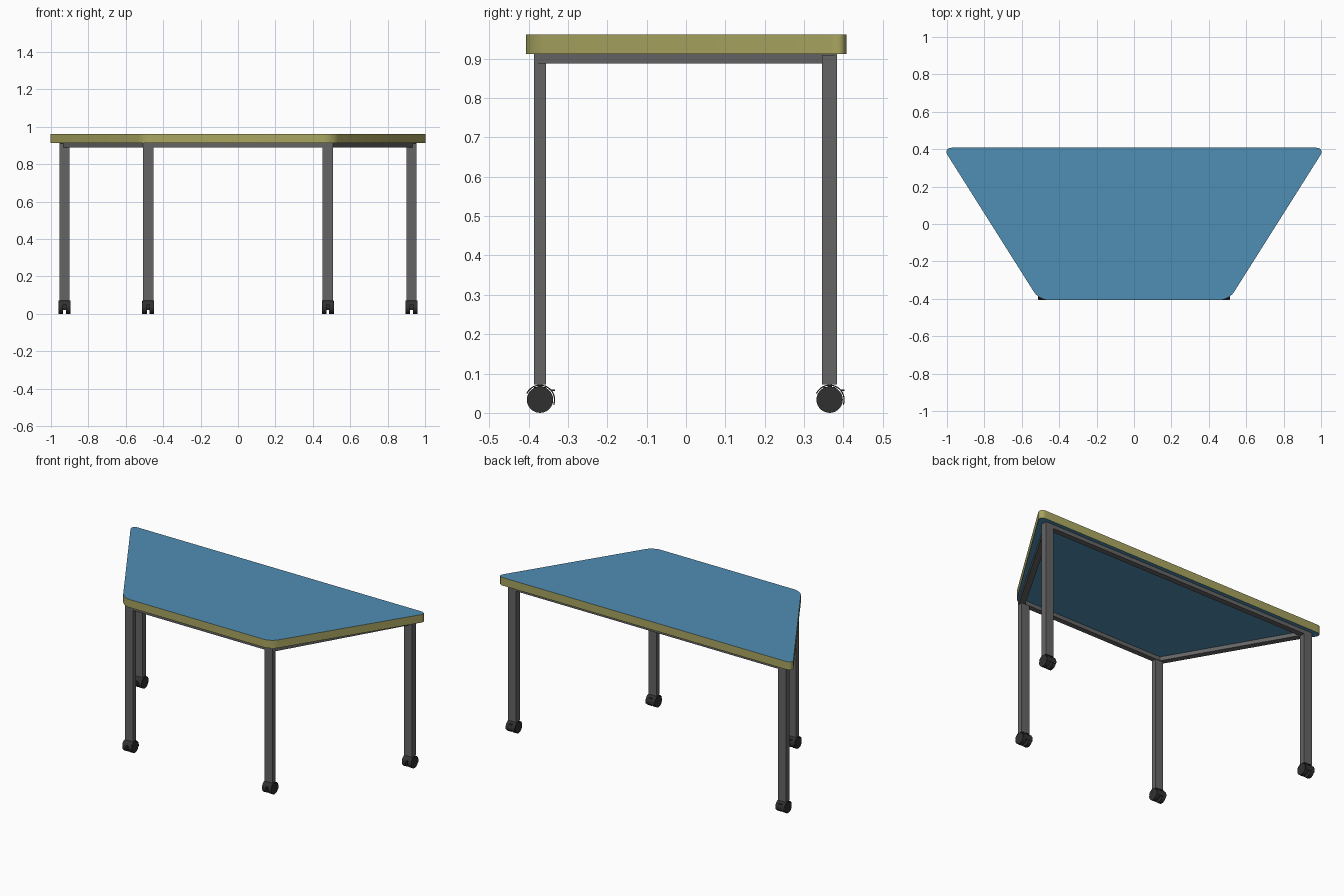
import bpy, bmesh, math
from mathutils import Matrix, Vector

if "Cube" in bpy.data.objects:
    bpy.data.objects.remove(bpy.data.objects["Cube"])


def material(name, r, g, b):
    m = bpy.data.materials.new(name)
    m.diffuse_color = (r, g, b, 1)
    m.use_nodes = True
    m.node_tree.nodes["Principled BSDF"].inputs["Base Color"].default_value = m.diffuse_color
    return m


BLUE = material("blue_laminate", 0.08, 0.27, 0.46)
OLIVE = material("olive_edge", 0.40, 0.38, 0.12)
STEEL = material("dark_steel", 0.13, 0.13, 0.13)
BLACK = material("black_plastic", 0.03, 0.03, 0.03)


def finish(bm, name, *mats, smooth=False):
    bmesh.ops.recalc_face_normals(bm, faces=bm.faces)
    me = bpy.data.meshes.new(name)
    bm.to_mesh(me)
    bm.free()
    for m in mats:
        me.materials.append(m)
    ob = bpy.data.objects.new(name, me)
    bpy.context.collection.objects.link(ob)
    if smooth:
        bpy.ops.object.select_all(action='DESELECT')
        ob.select_set(True)
        bpy.context.view_layer.objects.active = ob
        bpy.ops.object.shade_smooth_by_angle(angle=math.radians(35))
    return ob


def prism(bm, pts, offset):
    """Extrude a closed outline of 3D points along an offset."""
    face = bm.faces.new([bm.verts.new(p) for p in pts])
    ext = bmesh.ops.extrude_face_region(bm, geom=[face])
    new = [v for v in ext["geom"] if isinstance(v, bmesh.types.BMVert)]
    bmesh.ops.translate(bm, verts=new, vec=offset)
    if face.is_valid is False:
        return
    # keep the starting cap so the prism is closed


def box(bm, centre, size):
    bmesh.ops.create_cube(bm, size=1, matrix=Matrix.Translation(centre) @ Matrix.Diagonal((*size, 1)))


def cylinder(bm, centre, radius, depth, axis='Z', segs=28):
    rot = Matrix.Rotation(math.pi / 2, 4, 'Y') if axis == 'X' else Matrix()
    bmesh.ops.create_cone(bm, cap_ends=True, segments=segs, radius1=radius, radius2=radius,
                          depth=depth, matrix=Matrix.Translation(centre) @ rot)


# Table top: trapezoid slab with rounded corners, blue faces and olive edge band
bm = bmesh.new()
outline = [(-1.022, 0.408), (-0.508, -0.406), (0.508, -0.406), (1.022, 0.408)]
prism(bm, [(x, y, 0.912) for x, y in outline], (0, 0, 0.05))
upright = [e for e in bm.edges if abs(e.verts[0].co.z - e.verts[1].co.z) > 0.01]
bmesh.ops.bevel(bm, geom=upright, offset=0.048, segments=6, profile=0.5, affect='EDGES')
bm.normal_update()
for f in bm.faces:
    f.material_index = 0 if abs(f.normal.z) > 0.9 else 1
finish(bm, "table_top", BLUE, OLIVE, smooth=True)

# Under-frame: mitred ring of rails following the trapezoid
outer = [(-0.955, 0.384), (-0.506, -0.386), (0.506, -0.386), (0.955, 0.384)]
inner = [(-0.893, 0.350), (-0.484, -0.354), (0.484, -0.354), (0.893, 0.350)]
bm = bmesh.new()
rings = [[bm.verts.new((x, y, z)) for x, y in loop]
         for loop, z in ((outer, 0.888), (outer, 0.912), (inner, 0.912), (inner, 0.888))]
for k in range(4):
    a, b = rings[k], rings[(k + 1) % 4]
    for i in range(4):
        j = (i + 1) % 4
        bm.faces.new((a[i], a[j], b[j], b[i]))
finish(bm, "frame_rails", STEEL)


def hood(bm, cx, cy, cz):
    """Curved guard wrapped over the wheels."""
    n = 14
    arc = [math.radians(-20 + 175 * i / n) for i in range(n + 1)]
    pts = [(cx - 0.031, cy + r * math.cos(t), cz + r * math.sin(t))
           for r, ts in ((0.0385, arc), (0.0355, arc[::-1])) for t in ts]
    prism(bm, pts, (0.062, 0, 0))


# Legs with twin-wheel casters, mirrored left and right
for end, x, y, depth in (("front", 0.4805, -0.371, 0.030), ("back", 0.9275, 0.365, 0.038)):
    for side, s in (("left", -1), ("right", 1)):
        cx = s * x
        bm = bmesh.new()
        box(bm, (cx, y, 0.491), (0.055, depth, 0.838))
        finish(bm, f"{end}_{side}_leg", STEEL)

        bm = bmesh.new()
        for w in (-1, 1):
            cylinder(bm, (cx + w * 0.0195, y, 0.0335), 0.0335, 0.025, 'X')
        finish(bm, f"{end}_{side}_wheels", BLACK, smooth=True)

        bm = bmesh.new()
        hood(bm, cx, y, 0.0335)
        box(bm, (cx, y, 0.046), (0.014, 0.03, 0.04))
        cylinder(bm, (cx, y, 0.0335), 0.006, 0.05, 'X', 12)
        cylinder(bm, (cx, y, 0.072), 0.006, 0.014, 'Z', 12)
        # brake tab
        box(bm, (cx, y + 0.033, 0.058), (0.022, 0.010, 0.004))
        finish(bm, f"{end}_{side}_caster_housing", BLACK, smooth=True)
